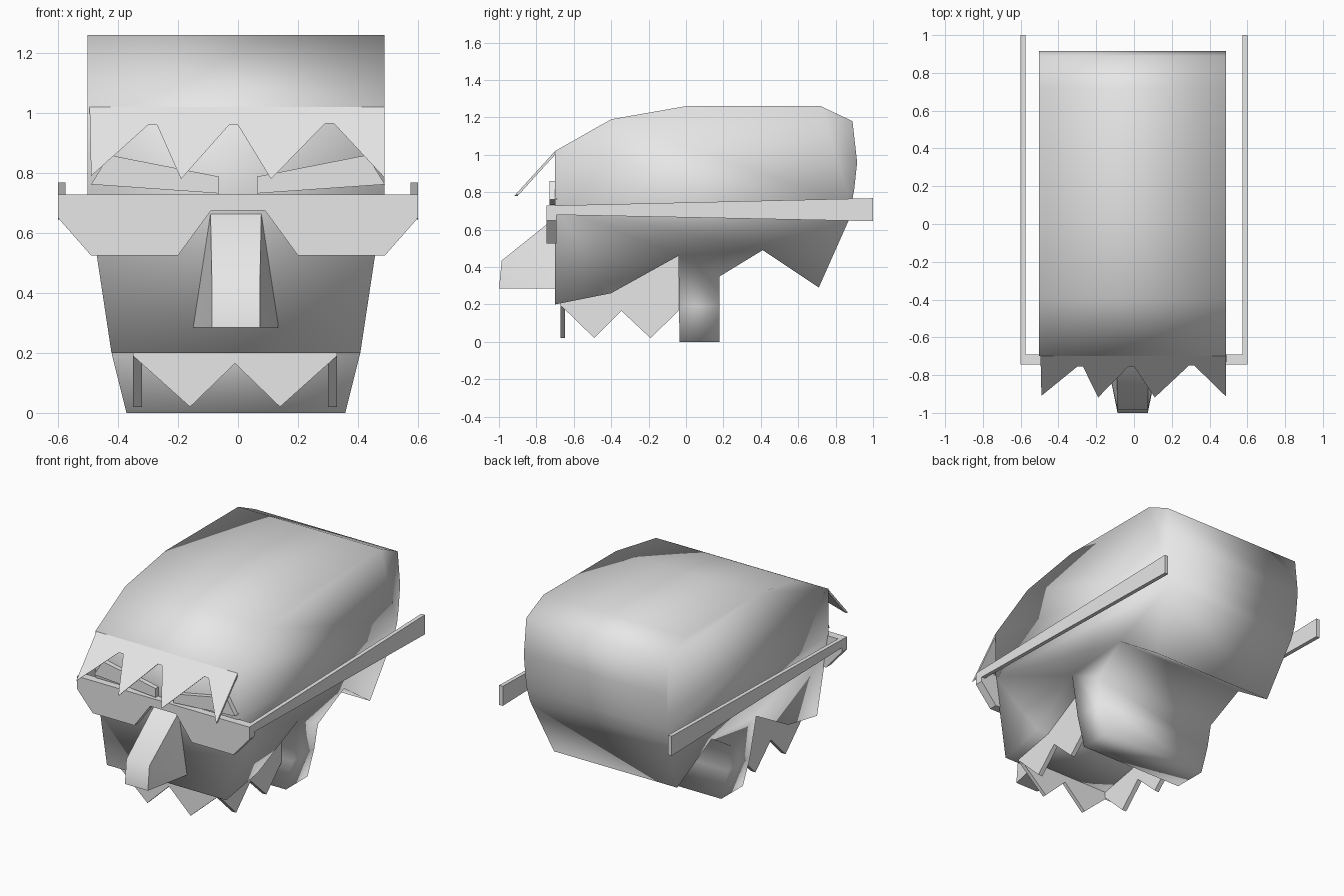
import bpy, bmesh
from math import radians
from mathutils import Vector

cube = bpy.data.objects.get("Cube")
if cube:
    bpy.data.objects.remove(cube, do_unlink=True)

grey = bpy.data.materials.new("plain_grey")
grey.use_nodes = True
grey.diffuse_color = (0.8, 0.8, 0.8, 1)
grey.node_tree.nodes["Principled BSDF"].inputs["Base Color"].default_value = (0.8, 0.8, 0.8, 1)

OFFSET = -0.007  # head and hair sit slightly off the glasses' centre line


def finish(name, bm, smooth_angle=None):
    bmesh.ops.recalc_face_normals(bm, faces=bm.faces)
    mesh = bpy.data.meshes.new(name)
    bm.to_mesh(mesh)
    bm.free()
    mesh.materials.append(grey)
    if smooth_angle:
        mesh.polygons.foreach_set("use_smooth", [True] * len(mesh.polygons))
        mesh.set_sharp_from_angle(angle=radians(smooth_angle))
    obj = bpy.data.objects.new(name, mesh)
    bpy.context.collection.objects.link(obj)
    return obj


def prism(points, axis, start, end):
    """Extrude a 2D outline along x (outline in y, z) or y (outline in x, z)."""
    bm = bmesh.new()
    place = (lambda a, b: (start, a, b)) if axis == "x" else (lambda a, b: (a, start, b))
    face = bm.faces.new([bm.verts.new(place(a, b)) for a, b in points])
    new = bmesh.ops.extrude_face_region(bm, geom=[face])["geom"]
    step = Vector((end - start, 0, 0) if axis == "x" else (0, end - start, 0))
    bmesh.ops.translate(bm, vec=step, verts=[v for v in new if isinstance(v, bmesh.types.BMVert)])
    return bm


# Head, hair and neck: one side profile, narrowing towards the neck
profile = [(-0.7, 0.2), (-0.4, 0.26), (-0.04, 0.46), (-0.035, 0), (0.18, 0), (0.18, 0.35),
           (0.41, 0.49), (0.71, 0.29), (0.87, 0.65), (0.9, 0.82), (0.915, 0.96), (0.89, 1.18),
           (0.72, 1.26), (0, 1.26), (-0.4, 1.19), (-0.7, 1.02)]
bm = prism(profile, "x", -1, 1)
for z in (0.73, 0.19):
    bmesh.ops.bisect_plane(bm, geom=bm.verts[:] + bm.edges[:] + bm.faces[:],
                           plane_co=(0, 0, z), plane_no=(0, 0, 1))
for v in bm.verts:
    z = v.co.z
    half = 0.495 if z > 0.73 else 0.415 + (z - 0.2) * (0.15 if z > 0.2 else 0.25)
    v.co.x = v.co.x * half + OFFSET
finish("head_and_hair", bm, 180)

# Jagged fringe, sheared outwards from the hairline
fringe = [(-0.495, 1.02), (-0.49, 0.79), (-0.3, 0.96), (-0.27, 0.96), (-0.19, 0.78),
          (-0.03, 0.96), (0, 0.96), (0.11, 0.78), (0.29, 0.965), (0.32, 0.965),
          (0.488, 0.785), (0.488, 1.02)]
bm = prism(fringe, "y", -0.7, -0.682)
for v in bm.verts:
    v.co.y -= (1.02 - v.co.z) * 0.91
finish("fringe", bm)

# Slanted eyes
for side, name in ((-1, "right_eye"), (1, "left_eye")):
    eye = [(0.063, 0.732), (0.49, 0.762), (0.43, 0.86), (0.063, 0.788)]
    finish(name, prism([(side * x, z) for x, z in eye], "y", -0.73, -0.69), 30)

# Nose: wedge that widens at the nostrils
bm = bmesh.new()
for x, y, z in ((0.085, -0.68, 0.68), (0.08, -0.985, 0.435), (0.08, -1, 0.285), (0.145, -0.68, 0.285)):
    for side in (-1, 1):
        bm.verts.new((side * x + OFFSET, y, z))
bmesh.ops.convex_hull(bm, input=bm.verts)
finish("nose", bm, 60)

# Glasses: one front plate and two arms flaring towards the back
half = [(0.6, 0.728), (0.6, 0.65), (0.49, 0.525), (0.2, 0.525), (0.09, 0.675)]
outline = half + [(-x, z) for x, z in reversed(half)]
finish("glasses_front", prism(outline, "y", -0.745, -0.692))
arm = [(-0.745, 0.68), (1, 0.645), (1, 0.768), (-0.745, 0.728)]
for side, name in ((-1, "right_glasses_arm"), (1, "left_glasses_arm")):
    finish(name, prism(arm, "x", side * 0.575, side * 0.6))

# Beard: jagged plates under the chin and cheeks
chin = [(-0.35, 0.215), (-0.35, 0.19), (-0.16, 0.02), (-0.01, 0.165), (0.14, 0.02),
        (0.33, 0.19), (0.33, 0.215)]
finish("front_beard", prism(chin, "y", -0.672, -0.648))
cheek = [(-0.665, 0.19), (-0.49, 0.02), (-0.345, 0.165), (-0.19, 0.02), (-0.04, 0.165),
         (-0.04, 0.47), (-0.4, 0.28), (-0.665, 0.215)]
for side, name in ((-1, "right_beard"), (1, "left_beard")):
    finish(name, prism(cheek, "x", side * 0.34 - 0.01, side * 0.31 - 0.01))
